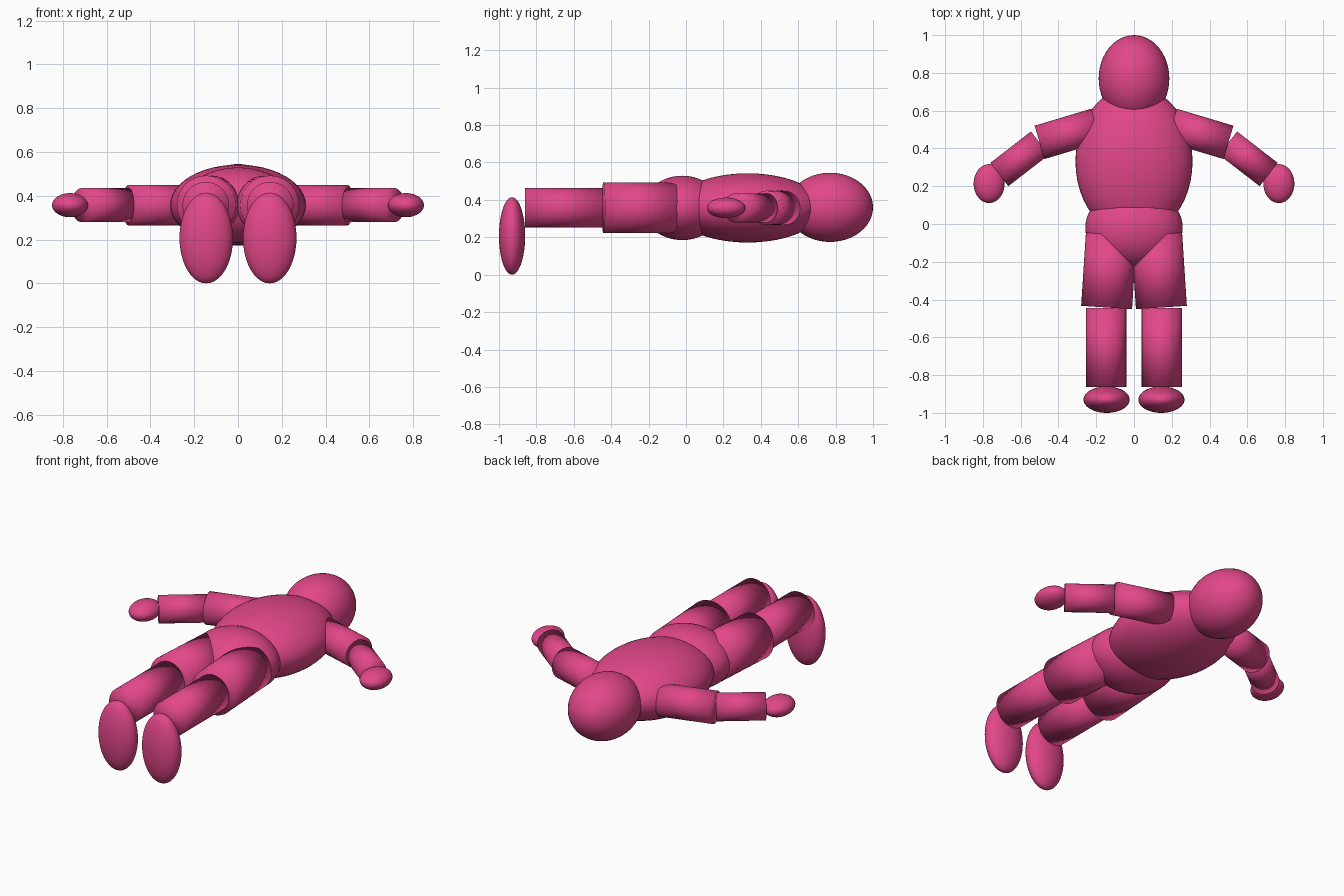
import bpy
from mathutils import Vector

if "Cube" in bpy.data.objects:
    bpy.data.objects.remove(bpy.data.objects["Cube"])

Z = 0.357  # height of the body axis

pink = bpy.data.materials.new("pink")
pink.diffuse_color = (0.76, 0.063, 0.25, 1)
pink.use_nodes = True
pink.node_tree.nodes["Principled BSDF"].inputs["Base Color"].default_value = pink.diffuse_color


def finish(name):
    ob = bpy.context.object
    ob.name = name
    ob.data.materials.append(pink)
    bpy.ops.object.shade_smooth()
    return ob


def ellipsoid(name, centre, half):
    bpy.ops.mesh.primitive_uv_sphere_add(segments=48, ring_count=24, location=centre)
    bpy.context.object.scale = half
    return finish(name)


def limb(name, start, end, radius):
    a, b = Vector(start), Vector(end)
    bpy.ops.mesh.primitive_cylinder_add(vertices=48, radius=radius,
                                        depth=(b - a).length, location=(a + b) / 2)
    ob = bpy.context.object
    ob.rotation_euler = (b - a).to_track_quat('Z', 'Y').to_euler()
    return finish(name)


# Head and trunk
ellipsoid("head", (0, 0.77, 0.36), (0.187, 0.23, 0.185))
ellipsoid("torso", (0, 0.33, Z), (0.31, 0.40, 0.185))
ellipsoid("pelvis", (0, -0.02, Z), (0.258, 0.21, 0.172))

# Arms and legs on both sides
for s, side in ((-1, "left"), (1, "right")):
    limb("upper_arm_" + side, (s * 0.20, 0.522, Z), (s * 0.50, 0.432, Z), 0.092)
    limb("forearm_" + side, (s * 0.498, 0.428, Z), (s * 0.713, 0.262, Z), 0.078)
    ellipsoid("hand_" + side, (s * 0.767, 0.214, Z), (0.082, 0.103, 0.055))
    limb("thigh_" + side, (s * 0.12, -0.055, Z), (s * 0.145, -0.442, Z), 0.135)
    limb("shin_" + side, (s * 0.147, -0.445, Z), (s * 0.147, -0.862, Z), 0.106)
    ellipsoid("foot_" + side, (s * 0.145, -0.93, 0.207), (0.122, 0.07, 0.207))
